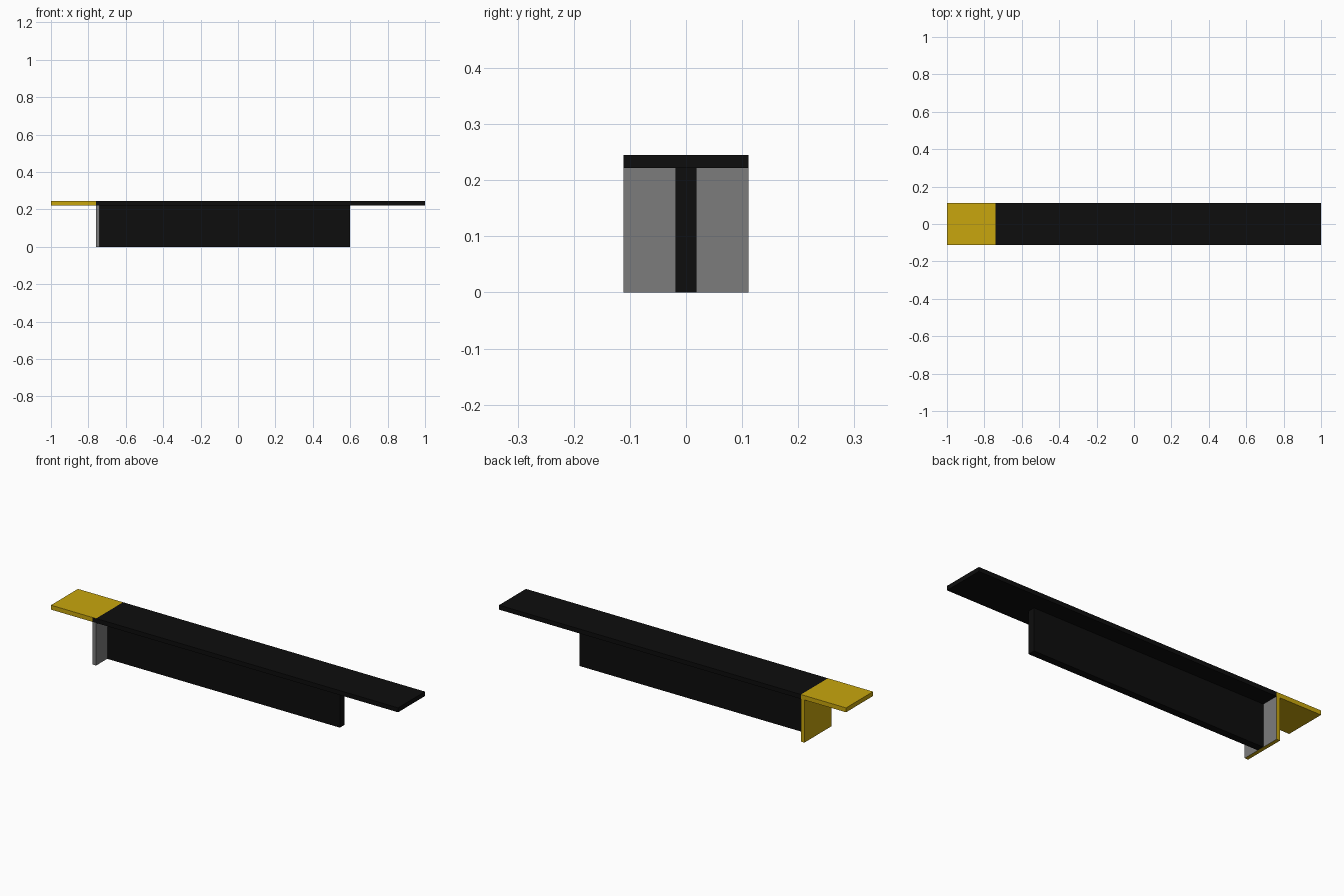
import bpy
import bmesh
from mathutils import Vector

cube = bpy.data.objects.get("Cube")
if cube:
    bpy.data.objects.remove(cube, do_unlink=True)


def material(name, rgb):
    m = bpy.data.materials.new(name)
    m.use_nodes = True
    m.diffuse_color = (*rgb, 1)
    m.node_tree.nodes["Principled BSDF"].inputs["Base Color"].default_value = (*rgb, 1)
    return m


BLACK = material("black", (0.004, 0.004, 0.004))
YELLOW = material("yellow", (0.58, 0.38, 0.004))
GREY = material("grey", (0.2, 0.2, 0.2))

HALF_WIDTH = 0.111
WEB_HALF = 0.019
PLATE_Z, TOP_Z = 0.222, 0.245
PLATE_OUT, PLATE_IN = -0.76, -0.74


def box(name, low, high, mats, cuts=(), rule=None):
    """Box between two corners, cut across x, with faces coloured by a rule."""
    low, high = Vector(low), Vector(high)
    bm = bmesh.new()
    bmesh.ops.create_cube(bm, size=1)
    for v in bm.verts:
        v.co = (low + high) / 2 + v.co * (high - low)
    for x in cuts:
        bmesh.ops.bisect_plane(bm, geom=bm.verts[:] + bm.edges[:] + bm.faces[:],
                               plane_co=(x, 0, 0), plane_no=(1, 0, 0))
    bm.normal_update()
    if rule:
        for f in bm.faces:
            f.material_index = rule(f.calc_center_median(), f.normal)
    mesh = bpy.data.meshes.new(name)
    bm.to_mesh(mesh)
    bm.free()
    for m in mats:
        mesh.materials.append(m)
    obj = bpy.data.objects.new(name, mesh)
    bpy.context.collection.objects.link(obj)
    return obj


# Long top flange, yellow at its right-hand tip in the front direction
def flange_colour(c, n):
    limit = PLATE_OUT if n.y < -0.5 else PLATE_IN
    return 1 if c.x < limit else 0


box("top_flange", (-1, -HALF_WIDTH, PLATE_Z), (1, HALF_WIDTH, TOP_Z),
    [BLACK, YELLOW], (PLATE_OUT, PLATE_IN), flange_colour)

# Upright web under the flange
box("web", (PLATE_IN, -WEB_HALF, 0), (0.6, WEB_HALF, PLATE_Z), [BLACK])

# End plate: grey towards the web and the front, yellow elsewhere
box("end_plate", (PLATE_OUT, -HALF_WIDTH, 0), (PLATE_IN, HALF_WIDTH, PLATE_Z),
    [YELLOW, GREY], rule=lambda c, n: int(n.x > 0.5 or n.y < -0.5))
